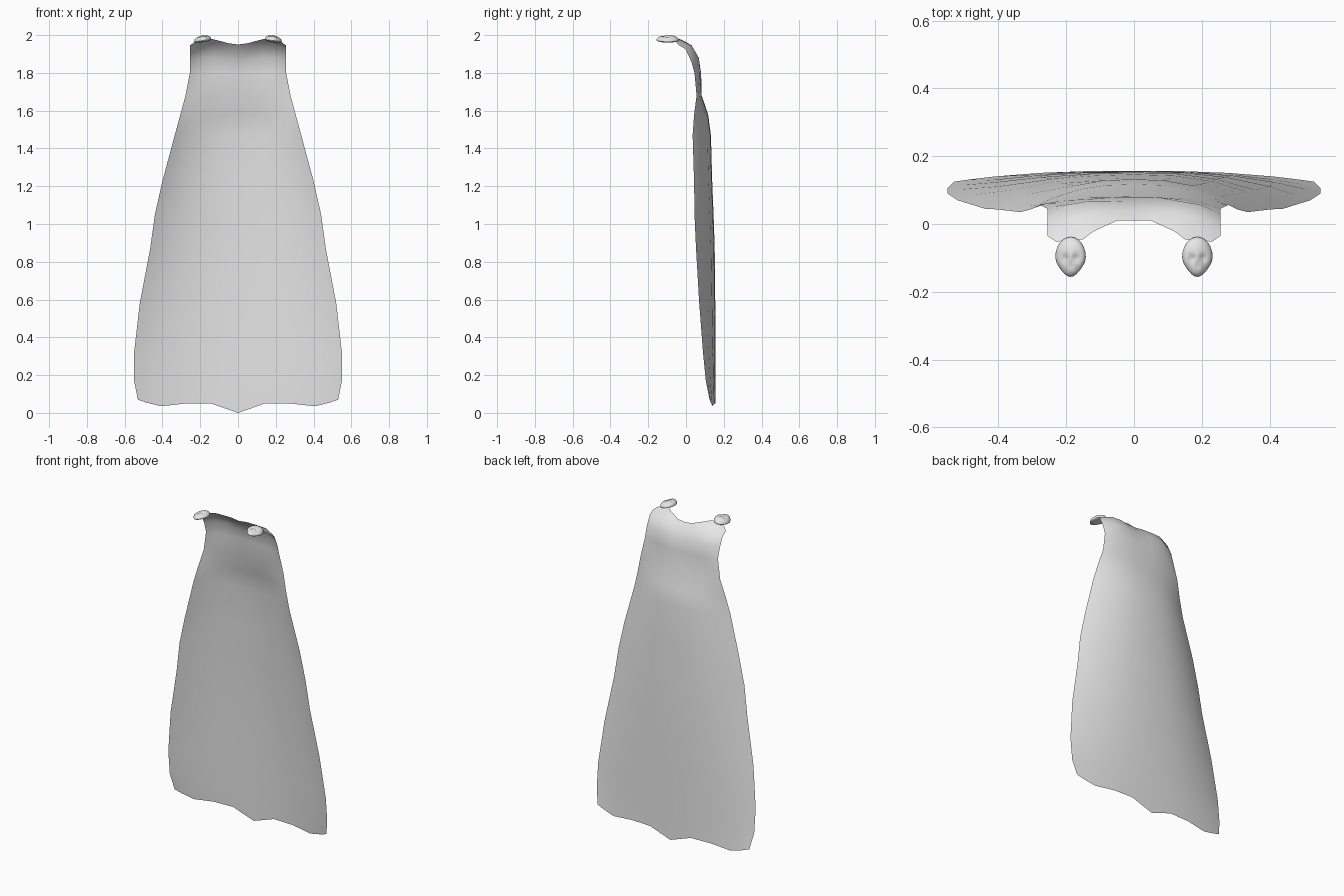
import bpy, bmesh, math

if "Cube" in bpy.data.objects:
    bpy.data.objects.remove(bpy.data.objects["Cube"])

grey = bpy.data.materials.new("light_grey")
grey.diffuse_color = (0.8, 0.8, 0.8, 1)
grey.use_nodes = True
grey.node_tree.nodes["Principled BSDF"].inputs["Base Color"].default_value = grey.diffuse_color


def finish(name, bm, angle):
    bmesh.ops.recalc_face_normals(bm, faces=bm.faces)
    mesh = bpy.data.meshes.new(name)
    bm.to_mesh(mesh)
    bm.free()
    mesh.materials.append(grey)
    obj = bpy.data.objects.new(name, mesh)
    bpy.context.collection.objects.link(obj)
    bpy.ops.object.select_all(action='DESELECT')
    obj.select_set(True)
    bpy.context.view_layer.objects.active = obj
    bpy.ops.object.shade_smooth_by_angle(angle=math.radians(angle))
    return obj


# Cape: half cross-sections from hem to neckline, mirrored across x
T = [0, 0.27, 0.52, 0.77, 0.92, 1]
hem_z = [0, 0.05, 0.05, 0.035, 0.055, 0.07]
# height, half width, centre y, edge y
levels = [(0.17, 0.55, 0.156, 0.105), (0.32, 0.55, 0.156, 0.09),
          (0.58, 0.52, 0.155, 0.07), (0.87, 0.465, 0.152, 0.053),
          (1.05, 0.44, 0.146, 0.045), (1.22, 0.402, 0.139, 0.043),
          (1.47, 0.335, 0.132, 0.035), (1.58, 0.305, 0.117, 0.043),
          (1.68, 0.278, 0.083, 0.056), (1.80, 0.255, 0.08, 0.045)]


def section(half, centre, edge, heights):
    return [(half * t, centre - (centre - edge) * t ** 2.5, z)
            for t, z in zip(T, heights)]


rows = [section(0.53, 0.157, 0.125, hem_z)]
rows += [section(w, yc, ye, [z] * 6) for z, w, yc, ye in levels]
# collar curling forward over the shoulders
rows.append([(0, 0.066, 1.86), (0.065, 0.068, 1.87), (0.13, 0.068, 1.88),
             (0.19, 0.058, 1.88), (0.235, 0.04, 1.87), (0.255, 0.028, 1.86)])
rows.append([(0, 0.042, 1.915), (0.06, 0.04, 1.925), (0.125, 0.03, 1.945),
             (0.18, 0.018, 1.95), (0.235, 0.002, 1.935), (0.255, -0.002, 1.925)])
rows.append([(0, 0.01, 1.95), (0.05, 0.01, 1.957), (0.12, -0.022, 1.975),
             (0.15, -0.045, 1.982), (0.23, -0.052, 1.963), (0.255, -0.035, 1.945)])

bm = bmesh.new()
grid = []
for row in rows:
    full = [(-x, y, z) for x, y, z in row[:0:-1]] + row
    grid.append([bm.verts.new(p) for p in full])
for lower, upper in zip(grid, grid[1:]):
    for i in range(len(lower) - 1):
        bm.faces.new((lower[i], lower[i + 1], upper[i + 1], upper[i]))
finish("cape", bm, 60)


# Shoulder clasps: flattened skull-shaped domes
def dent(x, y, cx, cy, r):
    return math.exp(-((x - cx) ** 2 + (y - cy) ** 2) / (r * r))


for side, label in ((-1, "left"), (1, "right")):
    bm = bmesh.new()
    bmesh.ops.create_uvsphere(bm, u_segments=24, v_segments=16, radius=1)
    for v in bm.verts:
        x, y, z = v.co
        height = z * (0.027 if z > 0 else 0.011)
        if z > 0:
            # eye sockets, nose and cheek hollows
            height -= z * 0.011 * (dent(x, y, 0.38, -0.1, 0.24)
                                   + dent(x, y, -0.38, -0.1, 0.24)
                                   + 0.7 * dent(x, y, 0, -0.45, 0.16)
                                   + 0.6 * dent(x, y, 0.55, -0.55, 0.2)
                                   + 0.6 * dent(x, y, -0.55, -0.55, 0.2))
        # narrower jaw, outer side tipped down
        taper = 1 - 0.3 * max(0, -y - 0.2) / 0.8
        lx = x * 0.045 * taper
        v.co = (side * 0.187 + lx, -0.097 + y * 0.059,
                1.973 + height - 0.15 * side * lx)
    finish(label + "_clasp", bm, 50)
